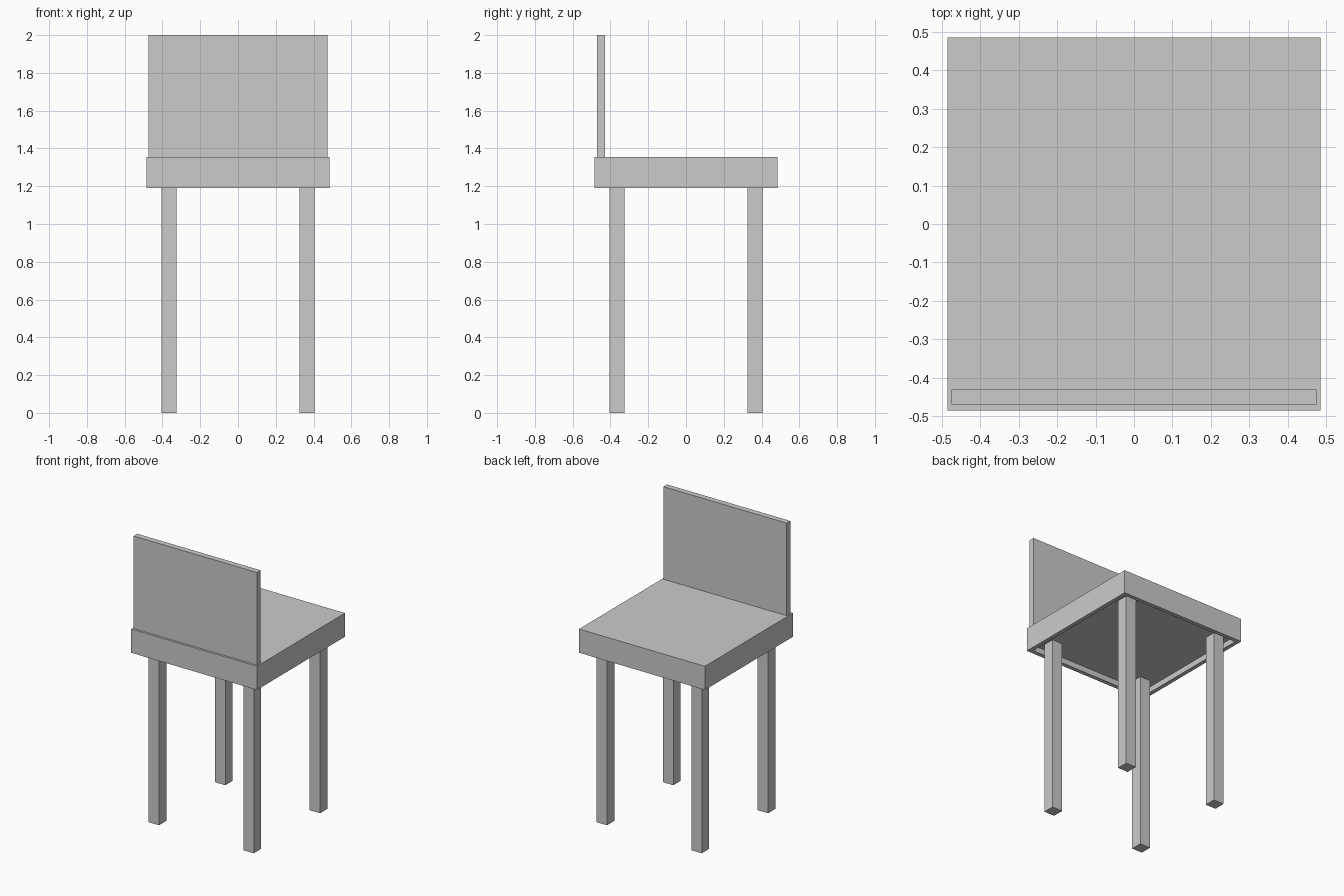
import bpy, bmesh
from mathutils import Vector

if "Cube" in bpy.data.objects:
    bpy.data.objects.remove(bpy.data.objects["Cube"])


def box(name, lo, hi):
    """Axis-aligned box object between two corners, with its origin at the centre."""
    lo, hi = Vector(lo), Vector(hi)
    bm = bmesh.new()
    bmesh.ops.create_cube(bm, size=1)
    bmesh.ops.scale(bm, vec=hi - lo, verts=bm.verts)
    mesh = bpy.data.meshes.new(name)
    bm.to_mesh(mesh)
    bm.free()
    obj = bpy.data.objects.new(name, mesh)
    obj.location = (lo + hi) / 2
    bpy.context.collection.objects.link(obj)
    return obj


SEAT_BOTTOM, SEAT_TOP, SEAT_HALF = 1.19, 1.355, 0.485
RIM, RECESS = 0.04, 0.04

# Seat slab with a shallow recess underneath, surrounded by a rim
seat = box("seat", (-SEAT_HALF, -SEAT_HALF, SEAT_BOTTOM), (SEAT_HALF, SEAT_HALF, SEAT_TOP))
bm = bmesh.new()
bm.from_mesh(seat.data)
bm.normal_update()
under = next(f for f in bm.faces if f.normal.z < -0.9)
bmesh.ops.inset_region(bm, faces=[under], thickness=RIM)
under = bmesh.ops.extrude_discrete_faces(bm, faces=[under])["faces"][0]
bmesh.ops.translate(bm, vec=(0, 0, RECESS), verts=under.verts)
bm.to_mesh(seat.data)
bm.free()

# Backrest panel standing just inside the seat edge
box("backrest", (-0.475, -0.47, SEAT_TOP), (0.475, -0.43, 2.0))

# Four square legs reaching up into the recess
for y, row in ((-0.365, "back"), (0.365, "front")):
    for x, side in ((-0.365, "left"), (0.365, "right")):
        box(f"{row}_{side}_leg", (x - 0.04, y - 0.04, 0), (x + 0.04, y + 0.04, SEAT_BOTTOM + RECESS))
